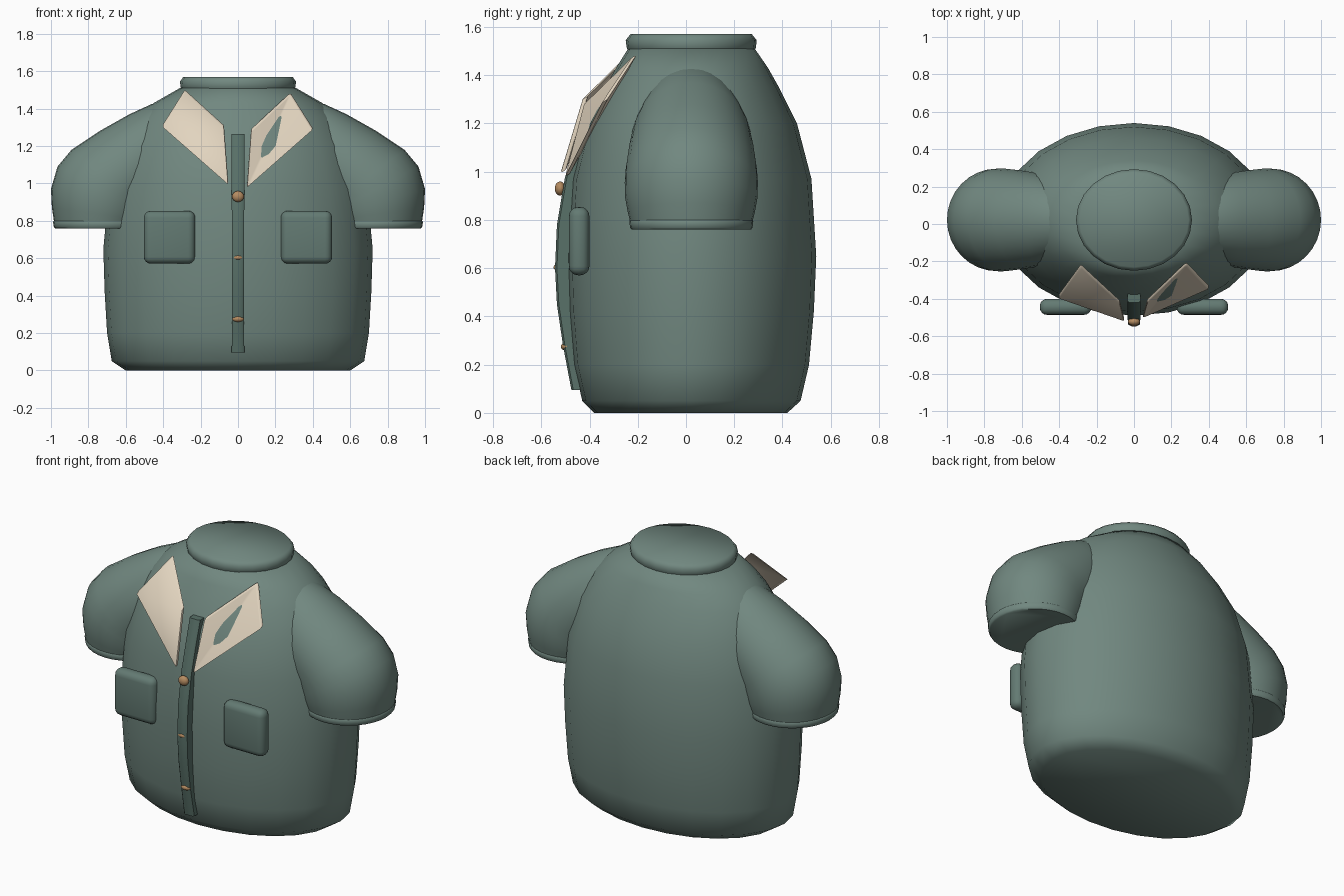
import bpy, bmesh, math
from mathutils import Vector

if "Cube" in bpy.data.objects:
    bpy.data.objects.remove(bpy.data.objects["Cube"])


def material(name, rgb):
    m = bpy.data.materials.new(name)
    m.diffuse_color = (*rgb, 1)
    m.use_nodes = True
    m.node_tree.nodes["Principled BSDF"].inputs["Base Color"].default_value = m.diffuse_color
    return m


GREEN = material("green_cloth", (0.165, 0.245, 0.215))
POCKET = material("pocket_green", (0.125, 0.195, 0.17))
DARK = material("placket_green", (0.10, 0.165, 0.14))
CREAM = material("cream_cloth", (0.76, 0.66, 0.52))
COPPER = material("copper", (0.46, 0.26, 0.12))


def finish(bm, name, mat, angle=40):
    bmesh.ops.recalc_face_normals(bm, faces=bm.faces)
    me = bpy.data.meshes.new(name)
    bm.to_mesh(me)
    bm.free()
    ob = bpy.data.objects.new(name, me)
    bpy.context.collection.objects.link(ob)
    me.materials.append(mat)
    bpy.context.view_layer.objects.active = ob
    ob.select_set(True)
    bpy.ops.object.shade_smooth_by_angle(angle=math.radians(angle))
    ob.select_set(False)
    return ob


def loft(name, rings, mat, angle=40):
    """Skin closed rings of points and cap both ends."""
    bm = bmesh.new()
    vs = [[bm.verts.new(p) for p in r] for r in rings]
    n = len(vs[0])
    for a, b in zip(vs, vs[1:]):
        for i in range(n):
            bm.faces.new((a[i], a[(i + 1) % n], b[(i + 1) % n], b[i]))
    bm.faces.new(vs[0])
    bm.faces.new(vs[-1])
    return finish(bm, name, mat, angle)


def ellipse(centre, u, v, n=24):
    c, u, v = Vector(centre), Vector(u), Vector(v)
    return [c + u * math.cos(t) + v * math.sin(t)
            for t in (2 * math.pi * i / n for i in range(n))]


def flat_ring(z, rx, front, back):
    return ellipse((0, (front + back) / 2, z), (rx, 0, 0), (0, (back - front) / 2, 0))


# Torso: stacked ellipses (height, half width, front y, back y)
loft("torso", [flat_ring(*r) for r in (
    (0, .60, -.38, .42), (.05, .675, -.43, .475), (.20, .70, -.465, .51),
    (.42, .713, -.483, .53), (.65, .72, -.49, .54), (.97, .69, -.47, .52),
    (1.2, .62, -.41, .46), (1.35, .53, -.335, .385), (1.43, .45, -.29, .34),
    (1.51, .31, -.24, .285))], GREEN, 60)

# Neck band
loft("neck_band", [flat_ring(*r) for r in (
    (1.49, .295, -.235, .28), (1.515, .307, -.246, .29), (1.545, .31, -.25, .293),
    (1.57, .292, -.23, .273))], GREEN, 60)


def sleeve_ring(s, ox, oz, ix, iz, ry):
    c = (s * (ox + ix) / 2, .022, (oz + iz) / 2)
    return ellipse(c, (s * (ox - ix) / 2, 0, (oz - iz) / 2), (0, ry, 0), 32)


# Sleeves (outer point, inner point, half depth) and their cuffs
SLEEVE = ((.36, 1.44, .32, 1.0, .19), (.46, 1.425, .38, .94, .22), (.58, 1.37, .42, .88, .248),
          (.74, 1.28, .44, .86, .262), (.89, 1.18, .45, .84, .272),
          (.965, 1.09, .46, .82, .276), (1.0, .97, .465, .81, .274),
          (.995, .87, .475, .80, .264), (.982, .785, .485, .785, .252))
CUFF = ((.982, .803, .482, .803, .25), (.989, .795, .475, .795, .257),
        (.985, .768, .479, .768, .254), (.978, .76, .486, .76, .248))
for s, side in ((-1, "left"), (1, "right")):
    loft(side + "_sleeve", [sleeve_ring(s, *r) for r in SLEEVE], GREEN, 50)
    loft(side + "_cuff", [sleeve_ring(s, *r) for r in CUFF], GREEN, 50)

    # Chest pocket
    bm = bmesh.new()
    bmesh.ops.create_cube(bm, size=1)
    for v in bm.verts:
        v.co = Vector((v.co.x * .275 + s * .366, v.co.y * .085 - .443, v.co.z * .283 + .712))
    bmesh.ops.bevel(bm, geom=bm.edges[:], offset=.038, segments=4, profile=.5, affect='EDGES')
    finish(bm, side + "_pocket", POCKET, 60)

# Button placket following the front (height, front y, half width)
loft("placket", [[(-w, y + .07, z), (-w, y + .008, z), (-w + .01, y, z), (w - .01, y, z),
                  (w, y + .008, z), (w, y + .07, z)] for z, y, w in (
    (.095, -.475, .034), (.28, -.51, .031), (.45, -.535, .032), (.60, -.543, .033),
    (.78, -.535, .033), (.97, -.503, .034), (1.12, -.462, .034), (1.265, -.42, .035))], DARK)

# Buttons
for i, (z, y, h) in enumerate(((.93, -.522, .029), (.603, -.527, .015), (.275, -.497, .017))):
    bm = bmesh.new()
    bmesh.ops.create_uvsphere(bm, u_segments=20, v_segments=12, radius=1)
    for v in bm.verts:
        v.co = Vector((v.co.x * .032, v.co.y * .022 + y, v.co.z * h + z))
    finish(bm, f"button_{i + 1}", COPPER, 60)


def lapel(name, pts, fold):
    """Thin slab; fold is the corner the diagonal crease starts from."""
    bm = bmesh.new()
    t = Vector((0, .024, .014))
    f = [bm.verts.new(p) for p in pts]
    b = [bm.verts.new(Vector(p) + t) for p in pts]
    for layer in (f, b):
        q = [layer[(fold + i) % 4] for i in range(4)]
        bm.faces.new((q[0], q[1], q[2]))
        bm.faces.new((q[0], q[2], q[3]))
    for i in range(4):
        j = (i + 1) % 4
        bm.faces.new((f[i], f[j], b[j], b[i]))
    bmesh.ops.recalc_face_normals(bm, faces=bm.faces)
    rim = [e for e in bm.edges if e.calc_face_angle(0) > .7]
    bmesh.ops.bevel(bm, geom=rim, offset=.006, segments=2, profile=.5, affect='EDGES')
    finish(bm, name, CREAM, 35)


# Lapels: top, inner, bottom and outer corners
lapel("left_lapel", [(-.285, -.235, 1.49), (-.075, -.43, 1.30), (-.052, -.522, .99),
                     (-.405, -.40, 1.30)], 1)
lapel("right_lapel", [(.28, -.225, 1.475), (.07, -.425, 1.28), (.048, -.505, .975),
                      (.40, -.35, 1.285)], 0)
